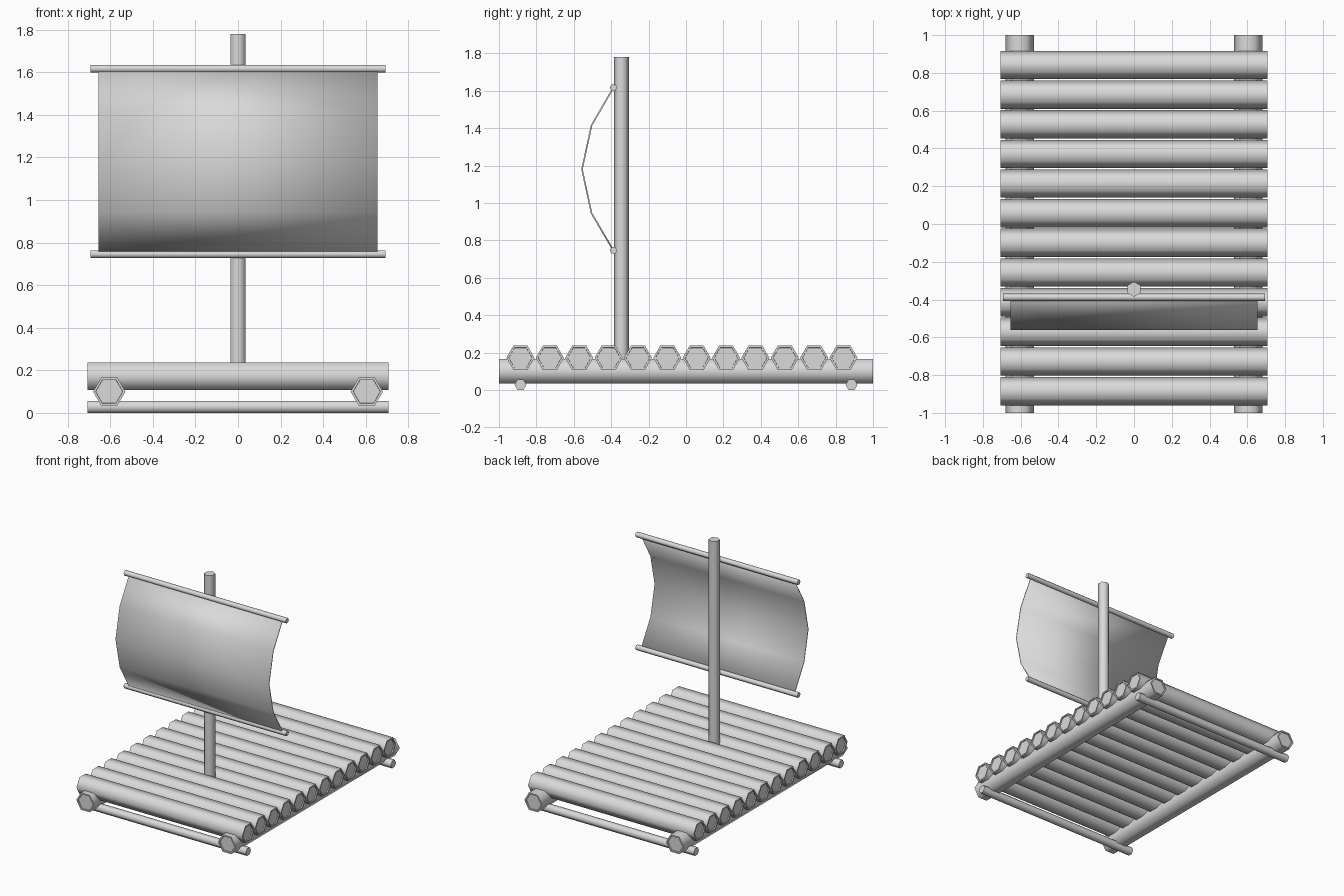
import bpy
import bmesh
import math
from mathutils import Vector

cube = bpy.data.objects.get("Cube")
if cube:
    bpy.data.objects.remove(cube, do_unlink=True)

grey = bpy.data.materials.new("plain_grey")
grey.use_nodes = True
colour = (0.7, 0.7, 0.7, 1)
grey.diffuse_color = colour
grey.node_tree.nodes["Principled BSDF"].inputs["Base Color"].default_value = colour

X, Y, Z = Vector((1, 0, 0)), Vector((0, 1, 0)), Vector((0, 0, 1))


def finish(name, bm):
    """Turn a bmesh into a smooth object with sharp ends."""
    bmesh.ops.recalc_face_normals(bm, faces=bm.faces)
    mesh = bpy.data.meshes.new(name)
    bm.to_mesh(mesh)
    bm.free()
    mesh.materials.append(grey)
    mesh.shade_smooth()
    mesh.set_sharp_from_angle(angle=math.radians(65))
    obj = bpy.data.objects.new(name, mesh)
    bpy.context.collection.objects.link(obj)
    return obj


def hex_pole(name, centre, axis, corner, length, radius, rim=0):
    """Six-sided pole along axis, one corner pointing along corner."""
    bm = bmesh.new()
    side = axis.cross(corner)
    rings = []
    for end in (-0.5, 0.5):
        rings.append([bm.verts.new(Vector(centre) + axis * length * end
                      + radius * (corner * math.cos(i * math.pi / 3)
                                  + side * math.sin(i * math.pi / 3)))
                      for i in range(6)])
    a, b = rings
    caps = [bm.faces.new(a[::-1]), bm.faces.new(b)]
    for i in range(6):
        j = (i + 1) % 6
        bm.faces.new((a[i], a[j], b[j], b[i]))
    # Cut log ends: a rim around a slightly sunken face
    if rim:
        bmesh.ops.recalc_face_normals(bm, faces=bm.faces)
        bmesh.ops.inset_individual(bm, faces=caps, thickness=rim)
        bmesh.ops.inset_individual(bm, faces=caps, thickness=0.001, depth=-0.008)
    return finish(name, bm)


# Deck logs
for i in range(12):
    hex_pole(f"deck_log_{i + 1}", (0, -0.885 + 0.157 * i, 0.172), X, Y, 1.416, 0.075, 0.012)

# Long logs beneath the deck
for name, x in (("left", 0.605), ("right", -0.605)):
    hex_pole(f"{name}_long_log", (x, 0, 0.1), Y, X, 2, 0.076, 0.012)

# Thin cross poles at the bottom
for name, y in (("front", -0.885), ("back", 0.885)):
    hex_pole(f"{name}_cross_pole", (0, y, 0.028), X, Y, 1.416, 0.032)

# Mast and the two sail spars
hex_pole("mast", (0, -0.345, 0.965), Z, Y, 1.63, 0.04)
for name, z in (("upper", 1.617), ("lower", 0.746)):
    hex_pole(f"{name}_spar", (0, -0.388, z), X, Y, 1.385, 0.02)

# Billowing sail
profile = [(-0.388, 1.617), (-0.505, 1.415), (-0.556, 1.18), (-0.505, 0.945), (-0.388, 0.746)]
bm = bmesh.new()
rows = [[bm.verts.new((x, y, z)) for x in (-0.655, 0.655)] for y, z in profile]
for p, q in zip(rows, rows[1:]):
    bm.faces.new((p[0], q[0], q[1], p[1]))
sail = finish("sail", bm)
cloth = sail.modifiers.new("cloth_thickness", 'SOLIDIFY')
cloth.thickness = 0.008
cloth.offset = 0
